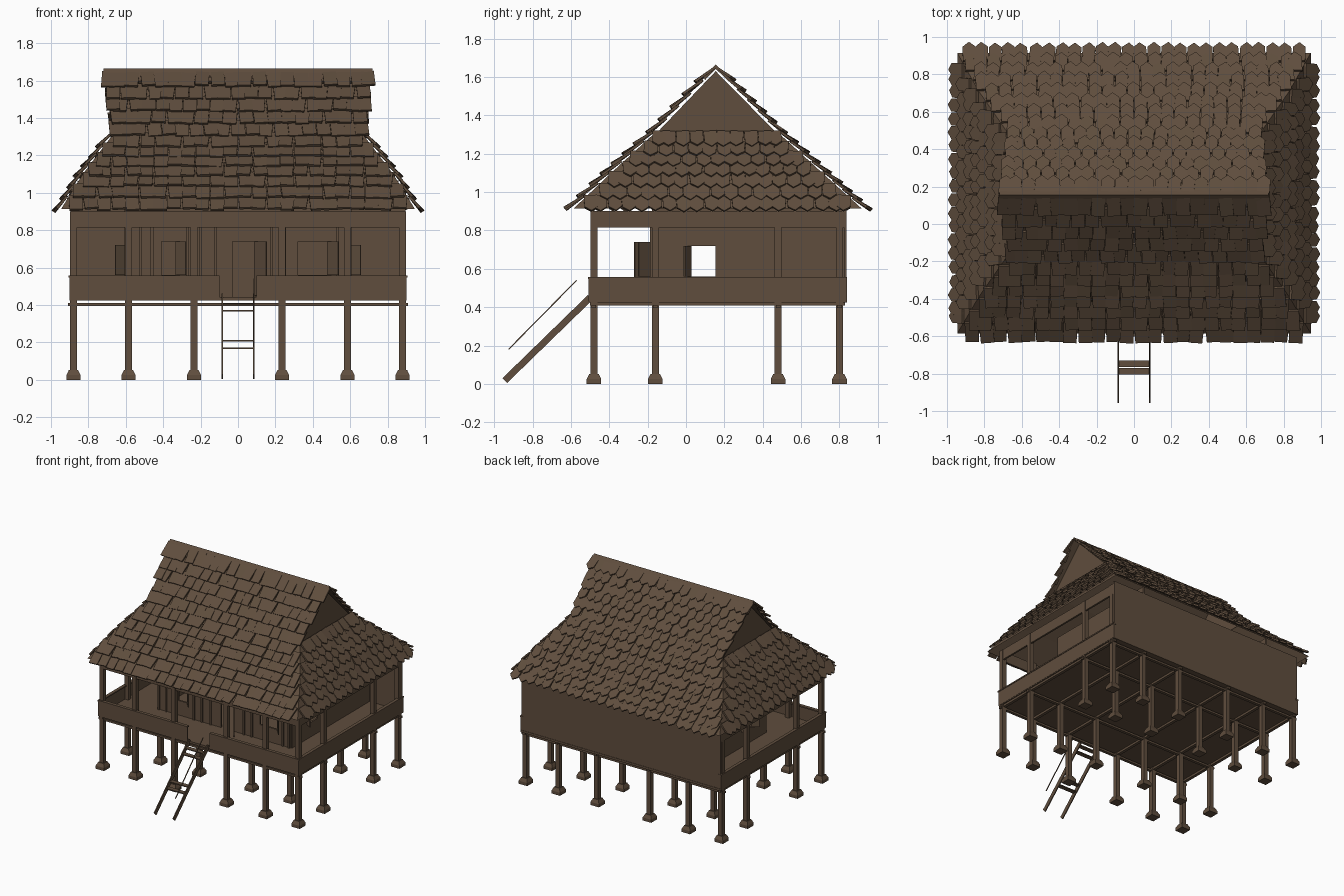
import bpy, bmesh, math, random
from mathutils import Vector, Matrix

if "Cube" in bpy.data.objects:
    bpy.data.objects.remove(bpy.data.objects["Cube"])

random.seed(4)
brown = bpy.data.materials.new("weathered_brown")
brown.diffuse_color = (0.115, 0.075, 0.047, 1)
brown.use_nodes = True
brown.node_tree.nodes["Principled BSDF"].inputs["Base Color"].default_value = brown.diffuse_color


def finish(bm, name):
    bmesh.ops.recalc_face_normals(bm, faces=bm.faces)
    me = bpy.data.meshes.new(name)
    bm.to_mesh(me)
    bm.free()
    me.materials.append(brown)
    ob = bpy.data.objects.new(name, me)
    bpy.context.collection.objects.link(ob)
    return ob


def box(bm, x0, x1, y0, y1, z0, z1, taper=1.0):
    vs = bmesh.ops.create_cube(bm, size=1)["verts"]
    for v in vs:
        k = taper if v.co.z > 0 else 1
        v.co = Vector(((x0 + x1) / 2 + v.co.x * (x1 - x0) * k,
                       (y0 + y1) / 2 + v.co.y * (y1 - y0) * k,
                       (z0 + z1) / 2 + v.co.z * (z1 - z0)))
    return vs


def bar(bm, a, b, wx, wd):
    """Box beam from a to b, wx wide along x and wd deep."""
    a, b = Vector(a), Vector(b)
    d = (b - a).normalized()
    n = d.cross(Vector((1, 0, 0))).normalized()
    rot = Matrix((Vector((1, 0, 0)), n, d)).transposed().to_4x4()
    scale = Matrix.Diagonal((wx, wd, (b - a).length, 1))
    bmesh.ops.create_cube(bm, size=1, matrix=Matrix.Translation((a + b) / 2) @ rot @ scale)


XS = (-0.88, -0.585, -0.235, 0.235, 0.585, 0.88)
YS = (-0.48, -0.16, 0.48, 0.80)

# Stilts, veranda posts and stone footings
posts, feet = bmesh.new(), bmesh.new()
for x in XS:
    for y in YS:
        edge = abs(x) > 0.8 or y == YS[0]
        box(posts, x - .018, x + .018, y - .018, y + .018, 0.04, 0.90 if edge else 0.42)
        box(feet, x - .038, x + .038, y - .038, y + .038, 0, 0.025)
        box(feet, x - .038, x + .038, y - .038, y + .038, 0.025, 0.052, 0.65)
finish(posts, "posts")
finish(feet, "footings")

# Floor and the beams below it
bm = bmesh.new()
box(bm, -.90, .90, -.505, .84, .425, .442)
finish(bm, "floor")
bm = bmesh.new()
for y in YS:
    box(bm, -.91, .91, y - .012, y + .012, .395, .411)
for x in XS:
    box(bm, x - .012, x + .012, -.50, .83, .408, .425)
finish(bm, "floor_beams")

# Veranda parapet with cap rail, open at the ladder
bm = bmesh.new()
for s in (-1, 1):
    a, b = sorted((s * .10, s * .90))
    box(bm, a, b, -.508, -.498, .43, .55)
    box(bm, a, b, -.512, -.485, .548, .558)
    a, b = sorted((s * .892, s * .902))
    box(bm, a, b, -.508, .84, .43, .55)
    a, b = sorted((s * .88, s * .906))
    box(bm, a, b, -.512, .84, .548, .558)
finish(bm, "parapet")

# Header beams under the eaves
bm = bmesh.new()
box(bm, -.895, .895, -.495, -.48, .815, .90)
for s in (-1, 1):
    a, b = sorted((s * .88, s * .895))
    box(bm, a, b, -.495, .83, .815, .90)
finish(bm, "header_beams")


def wall(name, axis, at, lo, hi, holes, z0=.44, z1=.98, t=.014):
    """Wall along x or y, pieced around (start, end, bottom, top) openings."""
    bm = bmesh.new()

    def piece(a, b, c, d):
        if b - a < 1e-4 or d - c < 1e-4:
            return
        if axis == "x":
            box(bm, a, b, at - t / 2, at + t / 2, c, d)
        else:
            box(bm, at - t / 2, at + t / 2, a, b, c, d)
    cur = lo
    for a, b, c, d in holes:
        piece(cur, a, z0, z1)
        piece(a, b, z0, c)
        piece(a, b, d, z1)
        cur = b
    piece(cur, hi, z0, z1)
    return finish(bm, name)


# House walls
wall("back_wall", "x", .83, -.895, .895, [], .43, .92)
wall("front_wall", "x", -.17, -.60, .60,
     [(-.41, -.33, .56, .74), (-.03, .09, .44, .74), (.32, .48, .56, .74)])
for s, n in ((-1, "left"), (1, "right")):
    wall(n + "_wall", "y", s * .60, -.17, .83, [(.025, .155, .56, .72)])

# Plank battens on the front wall
bm = bmesh.new()
for x in (-.585, -.52, -.46, -.27, -.2, -.12, .18, .25, .53, .585):
    box(bm, x - .007, x + .007, -.187, -.175, .44, .82)
finish(bm, "wall_battens")

# Open shutters and door leaf
bm = bmesh.new()


def leaf(hx, hy, ang, w, z0, z1):
    vs = box(bm, 0, w, -.004, .004, z0, z1)
    bmesh.ops.transform(bm, verts=vs, matrix=Matrix.Translation((hx, hy, 0)) @ Matrix.Rotation(math.radians(ang), 4, 'Z'))


leaf(.09, -.178, -55, .11, .45, .74)
leaf(-.33, -.178, -50, .08, .56, .74)
leaf(.48, -.178, -50, .09, .56, .74)
leaf(.607, .025, -35, .06, .56, .72)
leaf(-.607, .025, 215, .06, .56, .72)
finish(bm, "shutters")

# Ladder with treads and one thin handrail
bm = bmesh.new()
for s in (-1, 1):
    bar(bm, (s * .085, -.945, .017), (s * .085, -.50, .45), .008, .035)
for z in (.17, .21, .37, .405):
    y = -.945 + (z - .017) * .445 / .433
    box(bm, -.085, .085, y - .018, y + .018, z - .004, z + .004)
finish(bm, "ladder")
bm = bmesh.new()
bar(bm, (.085, -.925, .18), (.085, -.57, .54), .006, .006)
finish(bm, "handrail")

# Roof levels: half width, front y, back y, height
LEVELS = [(.712, .155, .155, 1.64), (.67, -.16, .48, 1.31),
          (.83, -.39, .71, 1.10), (.945, -.585, .915, .915)]


def corner(lv, sx, side):
    return Vector((sx * lv[0], lv[1] if side < 0 else lv[2], lv[3]))


def shingle(bm, p, u, d, n, w, length, pointed):
    """Thin tile hanging down from p, its lower end lifted off the roof."""
    yaw = Matrix.Rotation(random.uniform(-.10, .10), 3, n)
    u, d = yaw @ u, yaw @ (d + n * random.uniform(.10, .22)).normalized()
    h = w / 2
    if pointed:
        shape = [(-h, 0), (h, 0), (h, length * .78), (0, length * 1.05), (-h, length * .78)]
    else:
        shape = [(-h, 0), (h, 0), (h, length), (-h, length)]
    lo = [bm.verts.new(p + u * a + d * b) for a, b in shape]
    hi = [bm.verts.new(v.co + n * .013) for v in lo]
    bm.faces.new(lo)
    bm.faces.new(hi)
    for i in range(len(lo)):
        j = (i + 1) % len(lo)
        bm.faces.new((lo[i], lo[j], hi[j], hi[i]))


def slope(name, rungs, pitch, width, pointed, skip=0):
    """Sheet through pairs of points, top to eave, covered in tile rows."""
    sheet, tiles = bmesh.new(), bmesh.new()
    vs = [(sheet.verts.new(a), sheet.verts.new(b)) for a, b in rungs]
    for (a, b), (c, d) in zip(vs, vs[1:]):
        sheet.faces.new((a, b, d, c))
    finish(sheet, name + "_sheet")
    row = 0
    for (a, b), (c, e) in zip(rungs, rungs[1:]):
        u = (b - a).normalized()
        d = (c + e) / 2 - (a + b) / 2
        count = max(1, round(d.length / pitch))
        d.normalize()
        n = u.cross(d).normalized()
        n = n if n.z > 0 else -n
        for k in range(count):
            row += 1
            if row <= skip:
                continue
            l, r = a.lerp(c, k / count), b.lerp(e, k / count)
            num = max(2, round((r - l).length / width))
            step = (r - l).length / num
            for i in range(num + row % 2):
                t = (i + (0 if row % 2 else .5)) * step
                t = min(max(t, step * .3), (r - l).length - step * .3)
                shingle(tiles, l + u * t + n * .003, u, d, n, step * .97, pitch * 1.45, pointed)
    finish(tiles, name + "_tiles")


slope("front_roof", [(corner(l, -1, -1), corner(l, 1, -1)) for l in LEVELS], .086, .075, False)
slope("back_roof", [(corner(l, -1, 1), corner(l, 1, 1)) for l in LEVELS], .076, .07, True)
for s, n in ((-1, "left"), (1, "right")):
    slope(n + "_roof", [(corner(l, s, -1), corner(l, s, 1)) for l in LEVELS[1:]], .072, .072, True)
    # Gable panel, set in slightly under the ridge overhang
    bm = bmesh.new()
    bm.faces.new([bm.verts.new(v) for v in ((s * .662, .155, 1.63), (s * .662, -.17, 1.29), (s * .662, .49, 1.29))])
    finish(bm, n + "_gable")

# Ridge cap
bm = bmesh.new()
prof = [(.155, 1.665), (.09, 1.597), (.10, 1.585), (.155, 1.642), (.225, 1.575), (.235, 1.587)]
ends = [[bm.verts.new((x, y, z)) for y, z in prof] for x in (-.718, .718)]
for e in ends:
    bm.faces.new((e[0], e[1], e[2], e[3]))
    bm.faces.new((e[0], e[3], e[4], e[5]))
for i in range(6):
    j = (i + 1) % 6
    bm.faces.new((ends[0][i], ends[0][j], ends[1][j], ends[1][i]))
finish(bm, "ridge_cap")
